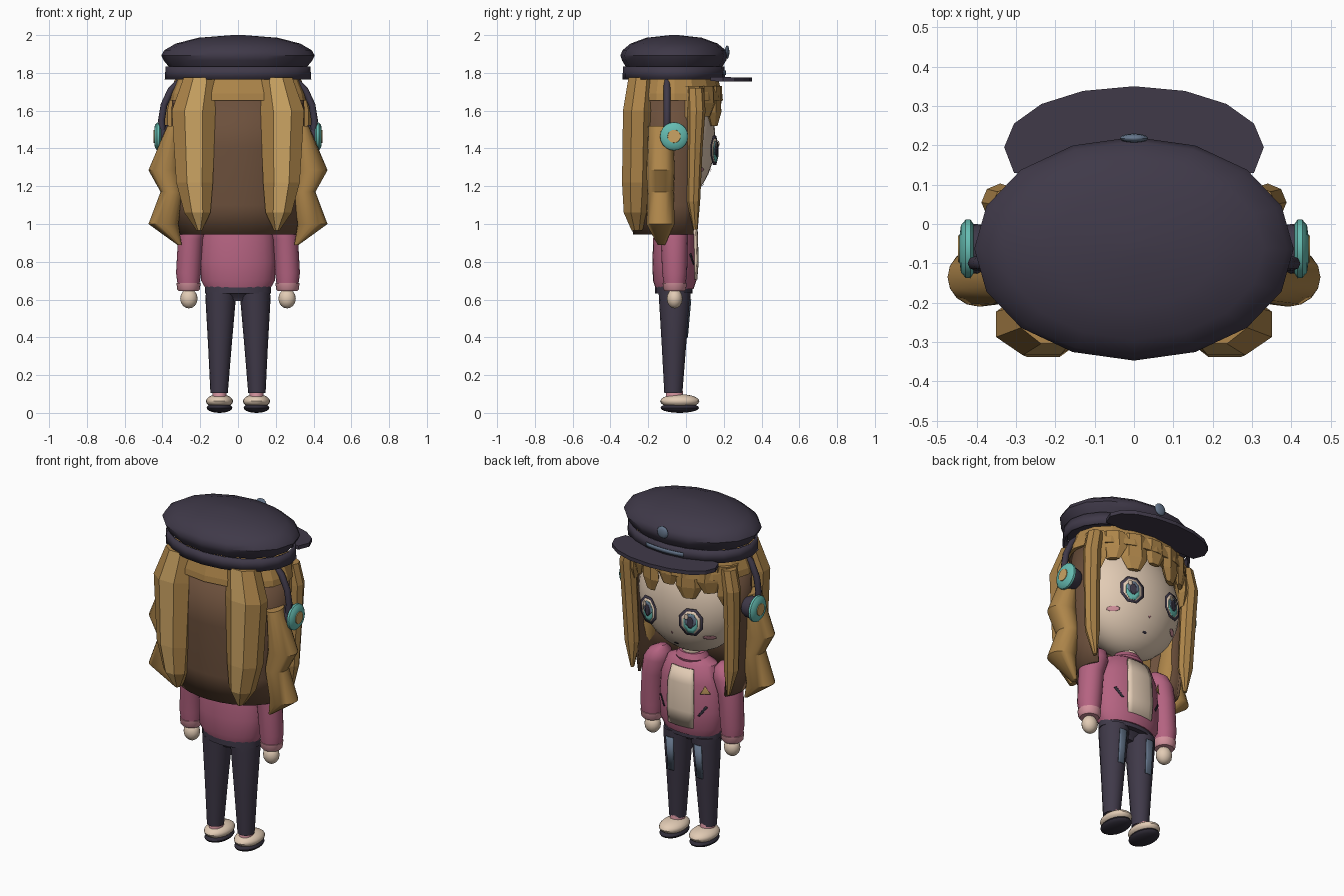
import bpy, bmesh
from math import sin, cos, pi, radians, sqrt

if "Cube" in bpy.data.objects:
    bpy.data.objects.remove(bpy.data.objects["Cube"])


def material(name, *rgb):
    m = bpy.data.materials.new(name)
    m.use_nodes = True
    m.diffuse_color = (*rgb, 1)
    m.node_tree.nodes["Principled BSDF"].inputs["Base Color"].default_value = (*rgb, 1)
    return m


NAVY = material("navy cloth", .050, .041, .066)
DARK = material("dark rubber", .030, .026, .040)
GOLD = material("golden hair", .42, .235, .068)
LIGHT = material("light golden hair", .60, .37, .125)
BROWN = material("brown hair shade", .15, .08, .045)
PINK = material("pink jacket", .46, .125, .22)
ROSE = material("rose trim", .66, .29, .34)
SKIN = material("pale skin and cream", .76, .60, .46)
TEAL = material("teal", .13, .50, .44)
SLATE = material("slate blue", .13, .18, .26)
smooth_parts = []


def finish(name, bm, mat, smooth=True, thick=0):
    if not thick:
        bmesh.ops.recalc_face_normals(bm, faces=bm.faces)
    me = bpy.data.meshes.new(name)
    bm.to_mesh(me)
    bm.free()
    me.materials.append(mat)
    ob = bpy.data.objects.new(name, me)
    bpy.context.collection.objects.link(ob)
    if thick:
        ob.modifiers.new("thickness", "SOLIDIFY").thickness = thick
    if smooth:
        smooth_parts.append(ob)
    return ob


def loft(name, rings, mat, n=16, arc=None, caps=True, smooth=True, thick=0, phase=0):
    """Skin level ellipses given as (x, y, z, rx, ry); arc in degrees leaves it open."""
    bm = bmesh.new()
    if arc:
        a0, a1 = radians(arc[0]), radians(arc[1])
        angles = [a0 + (a1 - a0) * i / n for i in range(n + 1)]
    else:
        angles = [2 * pi * (i + phase) / n for i in range(n)]
    loops = [[bm.verts.new((x + rx * cos(a), y + ry * sin(a), z)) for a in angles]
             for x, y, z, rx, ry in rings]
    for lo, hi in zip(loops, loops[1:]):
        for i in range(n):
            j = i + 1 if arc else (i + 1) % n
            bm.faces.new((lo[i], lo[j], hi[j], hi[i]))
    if caps and not arc:
        bm.faces.new(loops[0])
        bm.faces.new(loops[-1])
    return finish(name, bm, mat, smooth, thick)


def turned(profile, y, squash):
    return [(0, y, z, r, r * squash) for r, z in profile]


def ball(name, loc, size, mat, n=16):
    bm = bmesh.new()
    bmesh.ops.create_uvsphere(bm, u_segments=n, v_segments=n // 2, radius=1)
    for v in bm.verts:
        v.co = [p + c * s for p, c, s in zip(loc, v.co, size)]
    return finish(name, bm, mat)


def decal(name, centre, outline, surface, lift, mat):
    """Thin plate following a surface on the face side."""
    bm = bmesh.new()
    cx, cz = centre
    put = lambda x, z: bm.verts.new((x, surface(x, z) + lift, z))
    mid = put(cx, cz)
    rings = [[put(cx + dx * k / 3, cz + dz * k / 3) for dx, dz in outline] for k in (1, 2, 3)]
    n = len(outline)
    for i in range(n):
        j = (i + 1) % n
        bm.faces.new((mid, rings[0][j], rings[0][i]))
        for a, b in zip(rings, rings[1:]):
            bm.faces.new((a[j], b[j], b[i], a[i]))
    return finish(name, bm, mat, True, .002)


def oval(rx, rz, n=8):
    return [(rx * cos(2 * pi * (i + .5) / n), rz * sin(2 * pi * (i + .5) / n)) for i in range(n)]


def head_y(x, z):
    return -.06 + .216 * sqrt(max(0, 1 - (x / .32) ** 2 - ((z - 1.45) / .33) ** 2))


def eye_y(x, z):
    return .152 - .3 * (abs(x) - .14)


def torso_y(x, z):
    return -.06 + .118 * sqrt(max(0, 1 - (x / .2) ** 2))


# Head and neck
ball("head", (0, -.06, 1.45), (.32, .216, .33), SKIN, 32)
loft("neck", turned([(.055, 1.02), (.055, 1.18)], -.06, 1), SKIN)

# Face details
eye_layers = [("outline", 0, 0, .07, .084, NAVY), ("white", 0, 0, .055, .068, SKIN),
              ("iris", 0, -.006, .040, .060, TEAL), ("iris_top", 0, .012, .034, .040, SLATE),
              ("pupil", 0, 0, .018, .034, NAVY), ("glint", .02, .034, .012, .016, SKIN)]
for s in (-1, 1):
    side = "left" if s > 0 else "right"
    for i, (name, dx, dz, rx, rz, mat) in enumerate(eye_layers):
        decal(f"{side}_eye_{name}", (s * .14 + dx, 1.39 + dz), oval(rx, rz), eye_y, .003 * i, mat)
    decal(side + "_blush", (s * .205, 1.285), oval(.03, .014), head_y, .008, ROSE)
decal("nose", (0, 1.285), oval(.007, .007, 6), head_y, .005, ROSE)
decal("mouth", (0, 1.205), oval(.014, .007, 6), head_y, .005, DARK)

# Hair: top cap, open back shell, strands and fringe
loft("hair_cap", turned([(.37, 1.655), (.365, 1.69), (.33, 1.775), (.22, 1.81), (.06, 1.825)], -.06, .69),
     GOLD, smooth=False)
loft("hair_back", turned([(.32, .945), (.34, 1.1), (.355, 1.4), (.35, 1.665)], -.06, .69),
     BROWN, n=18, arc=(153, 387), thick=.015)
for s in (-1, 1):
    side = "left" if s > 0 else "right"
    strand = loft(side + "_back_strand", [
        (s * .205, -.26, .965, .015, .03), (s * .215, -.265, 1.06, .075, .07),
        (s * .23, -.262, 1.22, .105, .083), (s * .235, -.255, 1.6, .125, .085),
        (s * .20, -.235, 1.775, .095, .075)], GOLD, n=8, phase=.5, smooth=False)
    strand.data.materials.append(LIGHT)
    for face in strand.data.polygons:
        face.material_index = int(face.normal.y < -.85)
    loft(side + "_wavy_lock", [
        (s * .31, -.13, .89, .012, .02), (s * .395, -.135, 1.0, .079, .075),
        (s * .35, -.135, 1.17, .06, .07), (s * .39, -.135, 1.285, .084, .075),
        (s * .34, -.135, 1.52, .035, .065)], GOLD)
    loft(side + "_front_lock", [
        (s * .315, .05, .97, .01, .012), (s * .325, .04, 1.12, .045, .035),
        (s * .335, .048, 1.4, .048, .04), (s * .34, .055, 1.6, .048, .048),
        (s * .315, .05, 1.72, .045, .045)], GOLD, n=8, smooth=False)
for i, tip in enumerate((1.50, 1.57, 1.52, 1.59, 1.53, 1.57, 1.49)):
    a = radians(24 + 22 * i)
    bang = loft("fringe_lock", [(0, 0, tip, .036, .014), (0, 0, tip + .07, .075, .03),
                                (0, 0, 1.73, .065, .03)], GOLD, n=6, smooth=False)
    bang.location = (.335 * cos(a), -.06 + .225 * sin(a), 0)
    bang.rotation_euler.z = a - pi / 2

# Cap: crown, open band, trim, peak and badge
loft("hat_crown", turned([(.06, 1.818), (.28, 1.823), (.366, 1.833), (.394, 1.866), (.406, 1.892), (.39, 1.92),
                          (.33, 1.955), (.21, 1.986), (.03, 2.0)], -.063, .7), NAVY)
loft("hat_band", turned([(.388, 1.765), (.383, 1.835)], -.065, .7), NAVY, n=20, caps=False, thick=.012)
loft("hat_trim", turned([(.397, 1.788), (.395, 1.812)], -.065, .7), SLATE, n=6, arc=(72, 108), thick=.003)
half = [(0, .35), (.13, .338), (.235, .305), (.305, .255), (.33, .195), (.305, .13)]
bm = bmesh.new()
bm.faces.new([bm.verts.new((x, y, 1.756 - .01 * (y - .13)))
              for x, y in half + [(-x, y) for x, y in half[:0:-1]]])
finish("hat_peak", bm, NAVY, False, .022)
ball("hat_badge", (0, .218, 1.91), (.036, .012, .036), SLATE, 12)

# Headphones
arch = [(.40, 1.48), (.405, 1.55), (.392, 1.63), (.355, 1.71), (.29, 1.775), (.15, 1.815)]
arch = arch + [(-x, z) for x, z in arch[::-1]]
curve = bpy.data.curves.new("headphone_band", "CURVE")
curve.dimensions = "3D"
curve.bevel_depth = .018
curve.bevel_resolution = 2
curve.use_fill_caps = True
spline = curve.splines.new("POLY")
spline.points.add(len(arch) - 1)
for p, (x, z) in zip(spline.points, arch):
    p.co = (x, -.1, z, 1)
curve.materials.append(NAVY)
bpy.context.collection.objects.link(bpy.data.objects.new("headphone_band", curve))
cup_parts = [("cushion", NAVY, [(.05, -.05), (.06, -.03), (.064, .012)]),
             ("ear_cup", TEAL, [(.06, .004), (.075, .014), (.074, .026), (.06, .038), (.03, .042)]),
             ("ear_cup_centre", LIGHT, [(.036, .036), (.034, .045)])]
for s in (-1, 1):
    for name, mat, prof in cup_parts:
        ob = loft(("left_" if s > 0 else "right_") + name, turned(prof, 0, 1), mat, n=20)
        ob.location = (s * .402, -.063, 1.464)
        ob.rotation_euler.y = s * pi / 2

# Jacket and shirt
loft("jacket", turned([(.17, .655), (.195, .70), (.2, .80), (.19, .96), (.15, 1.06), (.07, 1.1)], -.06, .59),
     PINK, n=24)
loft("collar", turned([(.085, 1.06), (.095, 1.085), (.075, 1.115)], -.06, .85), PINK)
loft("shirt_front", turned([(.20, .705), (.212, .80), (.204, .96), (.172, 1.045)], -.06, .6),
     SKIN, n=6, arc=(66, 114), thick=.012)
for s in (-1, 1):
    slant = [(s * .013, .03), (s * .025, .024), (-s * .013, -.032), (-s * .025, -.028)]
    decal("jacket_pocket", (s * .132, .815), slant[::-s], torso_y, .006, DARK)
decal("triangle_pin", (-.145, .935), [(-.025, -.02), (.025, -.02), (0, .03)], torso_y, .008, LIGHT)

# Arms, legs and shoes
for s in (-1, 1):
    side = "left" if s > 0 else "right"
    loft(side + "_sleeve", [
        (s * .262, -.06, .68, .058, .058), (s * .262, -.06, .74, .066, .066),
        (s * .25, -.062, .92, .068, .072), (s * .228, -.064, 1.01, .078, .08),
        (s * .215, -.064, 1.06, .06, .065), (s * .20, -.064, 1.09, .02, .025)], PINK)
    loft(side + "_cuff", [(s * .262, -.06, .645, .052, .052), (s * .262, -.06, .655, .06, .06),
                          (s * .262, -.06, .688, .064, .064)], ROSE)
    ball(side + "_hand", (s * .26, -.06, .605), (.046, .042, .052), SKIN)
    leg = [(s * .10, -.067, .105, .046, .048), (s * .096, -.064, .35, .062, .064),
           (s * .092, -.06, .60, .08, .083), (s * .09, -.06, .64, .08, .085)]
    loft(side + "_trouser_leg", leg, NAVY)
    patch = [(s * .095, -.062, .40, .07, .072), (s * .092, -.06, .60, .085, .088)]
    loft(side + "_denim_patch", patch, SLATE, n=4, arc=(73, 107), thick=.004)
    loft(side + "_ankle", [(s * .098, -.06, .07, .04, .05), (s * .098, -.06, .12, .036, .042)], ROSE)
    ball(side + "_sole", (s * .098, -.033, .027), (.068, .102, .027), DARK, 20)
    ball(side + "_shoe", (s * .098, -.033, .062), (.072, .104, .037), SKIN, 20)
loft("trouser_hips", turned([(.07, .592), (.08, .61), (.172, .65)], -.065, .53), NAVY, n=20)
loft("waistband", turned([(.176, .632), (.176, .67)], -.065, .56), NAVY, n=20)

# Smooth shading with sharp creases
bpy.ops.object.select_all(action="DESELECT")
for ob in smooth_parts:
    ob.select_set(True)
bpy.context.view_layer.objects.active = smooth_parts[0]
bpy.ops.object.shade_smooth_by_angle(angle=radians(40))
